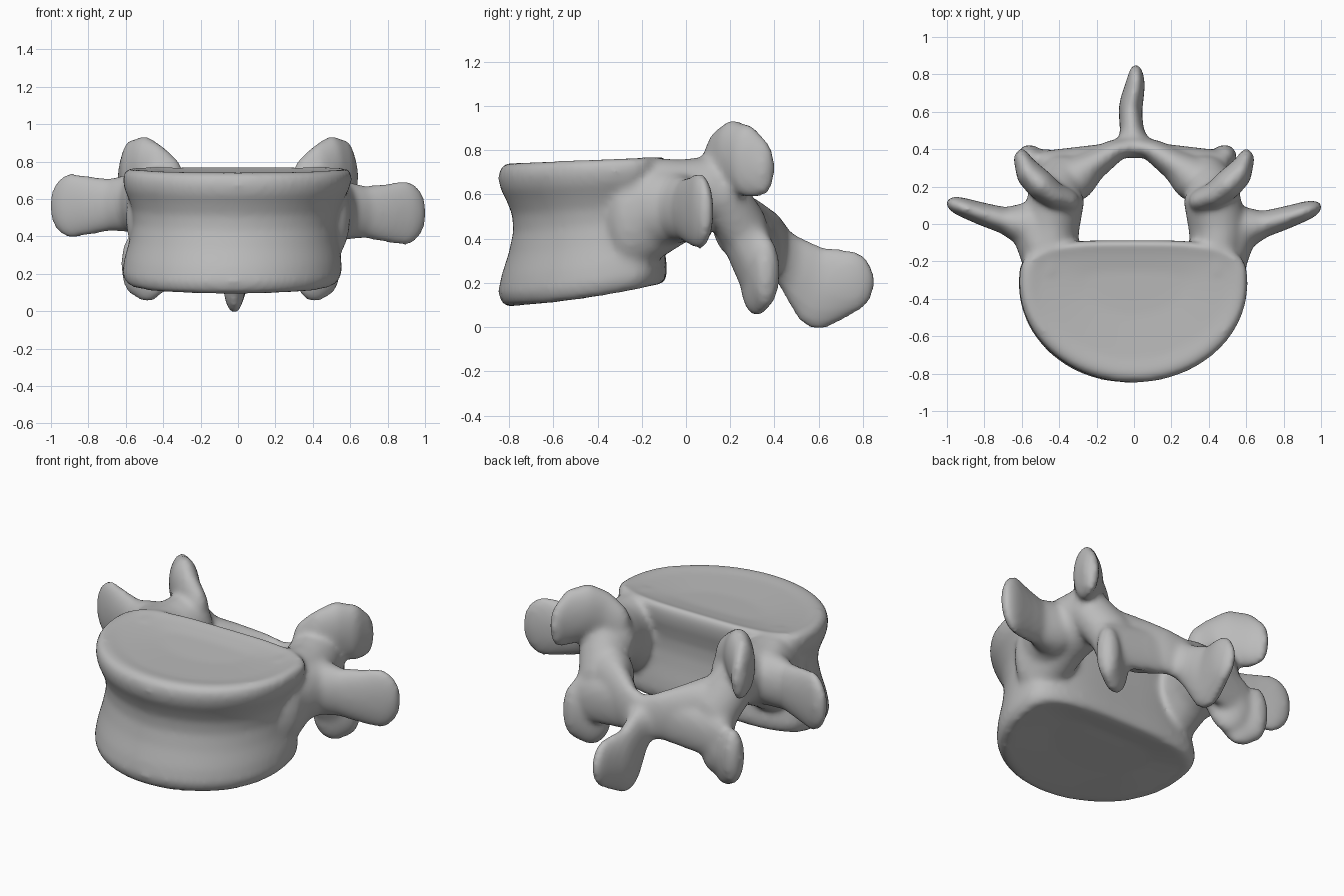
import bpy
import bmesh
import math
from mathutils import Matrix, Vector

cube = bpy.data.objects.get("Cube")
if cube:
    bpy.data.objects.remove(cube, do_unlink=True)

bone = bpy.data.materials.new("bone_grey")
GREY = (0.5, 0.5, 0.5, 1.0)
bone.use_nodes = True
bone.diffuse_color = GREY
bone.node_tree.nodes["Principled BSDF"].inputs["Base Color"].default_value = GREY

bm = bmesh.new()


def signed_power(v, p):
    return math.copysign(abs(v) ** p, v)


def body(rows, count=64):
    """Drum with a flattened back, dished ends and a narrow waist."""
    rings = []
    for f, scale in rows:
        ring = []
        for i in range(count):
            a = math.tau * i / count
            c, s = math.cos(a), math.sin(a)
            p, depth = (0.6, 0.235) if s > 0 else (1.0, 0.53)
            x = 0.615 * signed_power(c, p) * scale ** 0.7
            y = -0.32 + depth * signed_power(s, p) * scale
            back = max(0, (y + 0.85) / 0.76)
            low = 0.092 + 0.105 * back ** 1.6
            high = 0.742 + 0.032 * back
            x = x * (0.95 + 0.05 * f) - 0.035 * (1 - f)
            ring.append(bm.verts.new((x, y, low + (high - low) * f)))
        rings.append(ring)
    for a, b in zip(rings, rings[1:]):
        for i in range(count):
            j = (i + 1) % count
            bm.faces.new((a[i], a[j], b[j], b[i]))
    bm.faces.new(rings[0][::-1])
    bm.faces.new(rings[-1])


def limb(nodes, side=1, shift=(0, 0, 0)):
    """Chain of hulls stretched between ellipsoids: (centre, radii, yaw)."""
    for pair in zip(nodes, nodes[1:]):
        hull = bmesh.new()
        for centre, radii, yaw in pair:
            x, y, z = Vector(centre) + Vector(shift)
            matrix = (Matrix.Translation((x * side, y, z))
                      @ Matrix.Rotation(math.radians(yaw * side), 4, 'Z')
                      @ Matrix.Diagonal((*radii, 1)))
            bmesh.ops.create_icosphere(hull, subdivisions=3, radius=1, matrix=matrix)
        bmesh.ops.delete(hull, geom=hull.faces[:], context='FACES_ONLY')
        result = bmesh.ops.convex_hull(hull, input=hull.verts[:])
        skin = {f for f in result["geom"] if isinstance(f, bmesh.types.BMFace)}
        copies = {}
        for face in skin:
            for v in face.verts:
                if v not in copies:
                    copies[v] = bm.verts.new(v.co)
            bm.faces.new([copies[v] for v in face.verts])
        hull.free()


# Vertebral body
body([(0.04, 0.4), (0.01, 0.8), (0, 0.92), (0.03, 0.97), (0.1, 1.0), (0.22, 0.97),
      (0.37, 0.91), (0.52, 0.87), (0.64, 0.88), (0.74, 0.93), (0.82, 0.98), (0.9, 1.0),
      (0.97, 0.98), (1.0, 0.91), (0.98, 0.75), (0.955, 0.3)])

for side in (1, -1):
    right = side < 0

    # Pedicle, flaring out of the flank of the body
    limb([((0.45, -0.25, 0.5), (0.15, 0.13, 0.26), 0),
          ((0.45, -0.12, 0.54), (0.15, 0.1, 0.225), 0),
          ((0.45, -0.02, 0.57), (0.16, 0.1, 0.19), 0),
          ((0.42, 0.12, 0.61), (0.155, 0.1, 0.165), 0)], side)

    # Transverse process
    limb([((0.5, -0.15, 0.54), (0.115, 0.16, 0.18), 0),
          ((0.55, -0.03, 0.54), (0.11, 0.13, 0.16), 0),
          ((0.68, -0.005, 0.53), (0.08, 0.072, 0.14), 20),
          ((0.8, 0.03, 0.525), (0.09, 0.062, 0.16), 20),
          ((0.89, 0.06, 0.525), (0.125, 0.053, 0.175), 20)],
         side, (0, 0.02, 0.04) if right else (0, 0, 0))

    # Superior articular process, a rounded curved blade
    limb([((0.37, 0.13, 0.69), (0.085, 0.065, 0.145), 20),
          ((0.44, 0.16, 0.75), (0.09, 0.07, 0.15), 35),
          ((0.5, 0.21, 0.775), (0.09, 0.08, 0.163), 45),
          ((0.575, 0.28, 0.75), (0.055, 0.085, 0.165), 0),
          ((0.6, 0.345, 0.72), (0.043, 0.058, 0.13), 0)], side)

    # Articular pillar and inferior articular process
    limb([((0.44, 0.16, 0.6), (0.13, 0.11, 0.13), 0),
          ((0.37, 0.26, 0.44), (0.14, 0.11, 0.14), 0),
          ((0.41, 0.32, 0.25), (0.115, 0.065, 0.15), 30)], side)
    limb([((0.41, 0.32, 0.22), (0.12, 0.063, 0.173), 25),
          ((0.485, 0.36, 0.25), (0.065, 0.065, 0.165), 45)],
         side, (0.075, 0, 0) if right else (0, 0, 0))

    # Lamina, leaning backwards towards its lower edge
    limb([((0.32, 0.24, 0.46), (0.12, 0.12, 0.15), 0),
          ((0.24, 0.305, 0.41), (0.09, 0.09, 0.17), 0),
          ((0.1, 0.4, 0.38), (0.08, 0.05, 0.14), 0),
          ((0.0, 0.415, 0.36), (0.06, 0.06, 0.13), 0)], side)
    # Web joining the lamina to the inferior process
    limb([((0.15, 0.385, 0.36), (0.07, 0.045, 0.125), 0),
          ((0.45, 0.34, 0.32), (0.08, 0.055, 0.13), 0)], side)

# Spinous process
limb([((0.0, 0.41, 0.35), (0.1, 0.06, 0.12), 0),
      ((-0.01, 0.48, 0.28), (0.065, 0.08, 0.14), 0),
      ((-0.02, 0.6, 0.175), (0.062, 0.14, 0.188), 0),
      ((0.01, 0.74, 0.205), (0.048, 0.115, 0.145), 0)])

bmesh.ops.recalc_face_normals(bm, faces=bm.faces[:])
mesh = bpy.data.meshes.new("vertebra")
bm.to_mesh(mesh)
bm.free()
mesh.materials.append(bone)
vertebra = bpy.data.objects.new("vertebra", mesh)
bpy.context.collection.objects.link(vertebra)

# Fuse the parts into one continuous smooth bone
remesh = vertebra.modifiers.new("fuse", 'REMESH')
remesh.mode = 'VOXEL'
remesh.voxel_size = 0.016
remesh.use_smooth_shade = True
smooth = vertebra.modifiers.new("soften", 'SMOOTH')
smooth.factor = 0.5
smooth.iterations = 12
